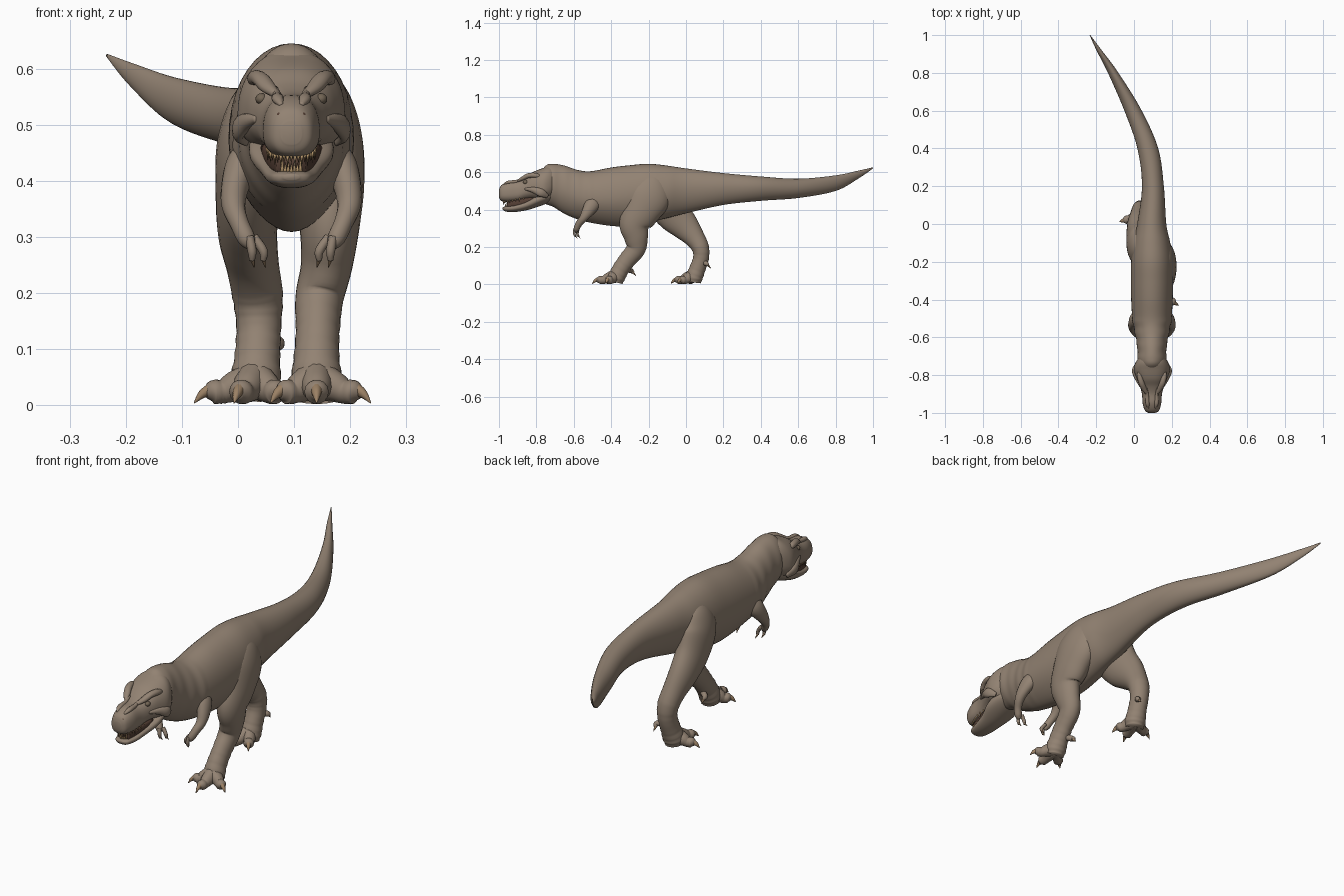
import bpy, bmesh, math
from mathutils import Vector

if "Cube" in bpy.data.objects:
    bpy.data.objects.remove(bpy.data.objects["Cube"], do_unlink=True)

MID = 0.095  # x of the head and torso centre plane


def material(name, r, g, b):
    m = bpy.data.materials.new(name)
    m.use_nodes = True
    m.diffuse_color = (r, g, b, 1)
    bsdf = m.node_tree.nodes["Principled BSDF"]
    bsdf.inputs["Base Color"].default_value = (r, g, b, 1)
    bsdf.inputs["Roughness"].default_value = 0.8
    return m


SKIN = material("brown_hide", .29, .225, .17)
CLAW = material("tan_claw", .33, .22, .13)
TOOTH = material("amber_tooth", .5, .33, .16)
MOUTH = material("dark_mouth", .09, .05, .035)
EYE = material("dull_eye", .17, .13, .09)


def finish(name, bm, mat):
    bmesh.ops.recalc_face_normals(bm, faces=bm.faces)
    mesh = bpy.data.meshes.new(name)
    bm.to_mesh(mesh)
    bm.free()
    mesh.materials.append(mat)
    for p in mesh.polygons:
        p.use_smooth = True
    obj = bpy.data.objects.new(name, mesh)
    bpy.context.collection.objects.link(obj)
    return obj


def smooth_rows(rows, steps):
    """Catmull-Rom interpolation of every column of a table of rows."""
    ext = [rows[0]] + list(rows) + [rows[-1]]
    out = []
    for i in range(1, len(ext) - 2):
        for s in range(steps):
            t = s / steps
            out.append([b + .5 * t * (c - a + t * (2 * a - 5 * b + 4 * c - d + t * (3 * (b - c) + d - a)))
                        for a, b, c, d in zip(*ext[i - 1:i + 3])])
    return out + [list(rows[-1])]


def bridge(name, rings, mat):
    """Skin a list of equal rings and close both ends."""
    bm = bmesh.new()
    loops = [[bm.verts.new(p) for p in ring] for ring in rings]
    n = len(loops[0])
    for a, b in zip(loops, loops[1:]):
        for i in range(n):
            j = (i + 1) % n
            bm.faces.new((a[i], a[j], b[j], b[i]))
    bm.faces.new(loops[0])
    bm.faces.new(loops[-1])
    return finish(name, bm, mat)


def trunk(name, rows, mat=SKIN, box=2.0, steps=6, fold=None):
    """Rows: y, x, top, bottom, half width, height of widest point, taper of underside."""
    rings = []
    for y, x, top, bot, w, k, v in smooth_rows(rows, steps):
        if fold:
            w *= 1 + fold(y)
        mid = bot + (top - bot) * k
        ring = []
        for i in range(40):
            a = math.tau * i / 40
            s, c = math.sin(a), math.cos(a)
            sx = math.copysign(abs(s) ** (2 / box), s)
            cz = math.copysign(abs(c) ** (2 / box), c)
            if c < 0:
                sx *= 1 - v * c * c
            ring.append((x + w * sx, y, mid + cz * (top - mid if c > 0 else mid - bot)))
        rings.append(ring)
    return bridge(name, rings, mat)


def limb(name, rows, mat=SKIN, n=20, steps=5, fold=None):
    """Rows: x, y, z, side radius, fore-and-aft radius."""
    pts = smooth_rows(rows, steps)
    rings = []
    for i, (x, y, z, rx, ry) in enumerate(pts):
        t = (Vector(pts[min(i + 1, len(pts) - 1)][:3]) - Vector(pts[max(i - 1, 0)][:3])).normalized()
        side = (Vector((1, 0, 0)) - t * t.x).normalized()
        up = t.cross(side)
        g = 1 + (fold(z) if fold else 0)
        rings.append([Vector((x, y, z)) + (side * rx * math.cos(a) + up * ry * math.sin(a)) * g
                      for a in (math.tau * j / n for j in range(n))])
    return bridge(name, rings, mat)


def ball(name, centre, size, mat):
    bm = bmesh.new()
    bmesh.ops.create_uvsphere(bm, u_segments=16, v_segments=10, radius=1)
    for v in bm.verts:
        v.co = Vector(centre) + Vector(a * b for a, b in zip(v.co, size))
    return finish(name, bm, mat)


# Neck, torso and tail in one sweep, with loose skin on the neck
def neck_fold(y):
    return .018 * math.sin(95 * y) if y < -.5 else 0


trunk("torso_and_tail", [
    (-.79, MID, .58, .46, .04, .5, 0),
    (-.75, MID, .635, .43, .068, .5, .1),
    (-.71, MID, .645, .415, .076, .5, .1),
    (-.65, MID, .635, .378, .078, .5, .15),
    (-.58, MID, .612, .348, .09, .48, .2),
    (-.51, MID, .605, .33, .103, .48, .25),
    (-.4, MID, .625, .313, .11, .48, .25),
    (-.3, MID, .637, .31, .112, .5, .2),
    (-.2, MID, .645, .33, .11, .5, .15),
    (-.1, .094, .635, .355, .098, .52, .1),
    (0, .094, .62, .38, .077, .55, .1),
    (.2, .1, .595, .425, .058, .55, .1),
    (.4, .073, .577, .447, .055, .55, .1),
    (.6, -.005, .565, .462, .046, .5, .1),
    (.8, -.11, .583, .5, .028, .5, .1),
    (.92, -.185, .608, .565, .014, .5, .1),
    (1, -.233, .626, .62, .002, .5, 0)], steps=8, fold=neck_fold)

# Skull, lower jaw and mouth cavity
trunk("skull", [
    (-1, MID, .505, .465, .018, .5, 0),
    (-.988, MID, .53, .447, .037, .45, 0),
    (-.95, MID, .55, .44, .049, .42, 0),
    (-.9, MID, .556, .443, .053, .42, 0),
    (-.86, MID, .573, .45, .064, .45, .1),
    (-.82, MID, .6, .452, .08, .42, .15),
    (-.77, MID, .62, .445, .096, .38, .2),
    (-.73, MID, .632, .45, .085, .4, .2),
    (-.69, MID, .62, .47, .055, .5, .1)], box=2.4)
trunk("lower_jaw", [
    (-.98, MID, .412, .402, .014, .5, 0),
    (-.965, MID, .417, .39, .033, .6, .1),
    (-.92, MID, .424, .387, .045, .6, .15),
    (-.86, MID, .444, .395, .057, .6, .2),
    (-.8, MID, .475, .412, .075, .6, .3),
    (-.74, MID, .5, .435, .068, .6, .2),
    (-.7, MID, .5, .46, .04, .5, 0)], box=2.4)
trunk("mouth_cavity", [
    (-.958, MID, .45, .405, .026, .5, 0),
    (-.9, MID, .46, .41, .04, .5, 0),
    (-.82, MID, .475, .43, .055, .5, 0)], mat=MOUTH, box=3, steps=4)

# Teeth follow the curve of each jaw
bm = bmesh.new()
for level, direction, reach in ((.45, -1, 0), (.413, 1, .012)):
    for i in range(21):
        u = i / 10 - 1
        back = abs(u) ** 2.2
        root = Vector((MID + (.043 - reach / 2) * math.sin(u * 1.5),
                       -.978 + reach + .11 * back, level + .016 * back))
        tip = root + Vector((0, 0, direction * (.026 if i % 2 else .02)))
        base = [bm.verts.new(root + Vector((.004 * math.cos(a), .004 * math.sin(a), 0)))
                for a in (math.tau * j / 6 for j in range(6))]
        point = bm.verts.new(tip)
        for j in range(6):
            bm.faces.new((base[j], base[(j + 1) % 6], point))
        bm.faces.new(base)
finish("teeth", bm, TOOTH)

# Paired face details and arms
for side, s in (("left", 1), ("right", -1)):
    def px(d):
        return MID + s * d

    limb(side + "_brow", [(px(.026), -.9, .553, .006, .006), (px(.042), -.872, .567, .014, .011),
                          (px(.056), -.84, .582, .015, .013), (px(.066), -.8, .582, .013, .013),
                          (px(.068), -.77, .57, .004, .004)], n=12)
    limb(side + "_snout_ridge", [(px(.018), -.975, .535, .004, .004), (px(.024), -.95, .546, .011, .009),
                                 (px(.025), -.91, .55, .009, .009), (px(.028), -.87, .565, .004, .004)], n=10)
    limb(side + "_cheek_ridge", [(px(.06), -.86, .51, .006, .006), (px(.08), -.815, .505, .012, .016),
                                 (px(.094), -.775, .49, .012, .022), (px(.08), -.74, .47, .005, .01)], n=12)
    ball(side + "_eye", (px(.053), -.858, .546), (.011, .013, .01), EYE)
    ball(side + "_nostril", (px(.02), -.987, .515), (.007, .006, .008), MOUTH)
    limb(side + "_arm", [(px(.06), -.48, .47, .02, .03), (px(.085), -.5, .43, .03, .04),
                         (px(.1), -.525, .39, .025, .032), (px(.103), -.548, .355, .021, .022),
                         (px(.093), -.572, .325, .017, .018), (px(.08), -.585, .297, .016, .016),
                         (px(.072), -.587, .282, .008, .008)], n=16)
    for finger, dx, dy in (("inner", -.028, .008), ("outer", -.008, -.008)):
        hx, hy = px(.078 + dx * .4), -.585 + dy
        tx = px(.078 + dx)
        limb(f"{side}_{finger}_finger", [(hx, hy, .3, .008, .009), (tx, hy - .004, .275, .008, .008),
                                         (tx, hy, .258, .005, .005)], n=10)
        limb(f"{side}_{finger}_finger_claw", [(tx, hy, .262, .005, .005),
                                              (px(.074 + dx), hy + .012, .246, .001, .001)], CLAW, n=8)


# Legs: the left one strides forward, the right one trails
def ankle_fold(z):
    return .022 * math.sin(230 * z) if z < .2 else 0


limb("left_leg", [
    (.13, -.16, .59, .03, .04), (.145, -.175, .54, .055, .09),
    (.155, -.2, .47, .067, .118), (.16, -.24, .39, .065, .1),
    (.163, -.275, .32, .054, .082), (.158, -.267, .25, .046, .064),
    (.145, -.268, .19, .043, .052), (.142, -.315, .13, .039, .046),
    (.14, -.35, .08, .041, .045), (.14, -.37, .04, .046, .045),
    (.14, -.378, .012, .04, .04)], n=28, fold=ankle_fold)
limb("right_leg", [
    (.06, -.14, .58, .03, .04), (.04, -.13, .53, .055, .085),
    (.027, -.115, .46, .065, .108), (.018, -.07, .38, .058, .096),
    (.017, -.005, .31, .053, .076), (.026, .045, .25, .047, .056),
    (.035, .077, .195, .045, .046), (.037, .08, .14, .04, .042),
    (.034, .06, .08, .041, .043), (.031, .045, .04, .046, .045),
    (.03, .04, .012, .04, .04)], n=28, fold=ankle_fold)


def foot(side, x, y, turns, dew):
    """Three splayed toes with hooked claws and a raised rear claw."""
    for toe, angle, length in zip(("outer", "middle", "inner"), turns, (.107, .122, .1)):
        a = math.radians(angle)
        dx, dy = math.sin(a), -math.cos(a)

        def at(f, z, r, rz):
            return (x + dx * length * f, y + dy * length * f, z, r, rz)

        limb(f"{side}_{toe}_toe", [at(.05, .045, .03, .038), at(.35, .033, .027, .029),
                                   at(.55, .024, .021, .022), at(.72, .024, .021, .021),
                                   at(.84, .02, .008, .01)], n=14)
        limb(f"{side}_{toe}_claw", [at(.74, .029, .011, .013), at(.9, .02, .008, .009),
                                    at(1.04, .004, .001, .001)], CLAW, n=10)
    rx, ry, rz = dew
    limb(side + "_dew_toe", [(x, ry - .04, rz + .02, .012, .014), (rx, ry - .018, rz + .012, .012, .013),
                             (rx, ry - .006, rz + .002, .007, .007)], n=12)
    limb(side + "_dew_claw", [(rx, ry - .009, rz + .004, .007, .007), (rx, ry + .008, rz - .014, .001, .001)],
         CLAW, n=8)


foot("left", .14, -.375, (60, 0, -52), (.11, -.275, .06))
foot("right", .03, .04, (-76, -17, 32), (.07, .125, .1))
